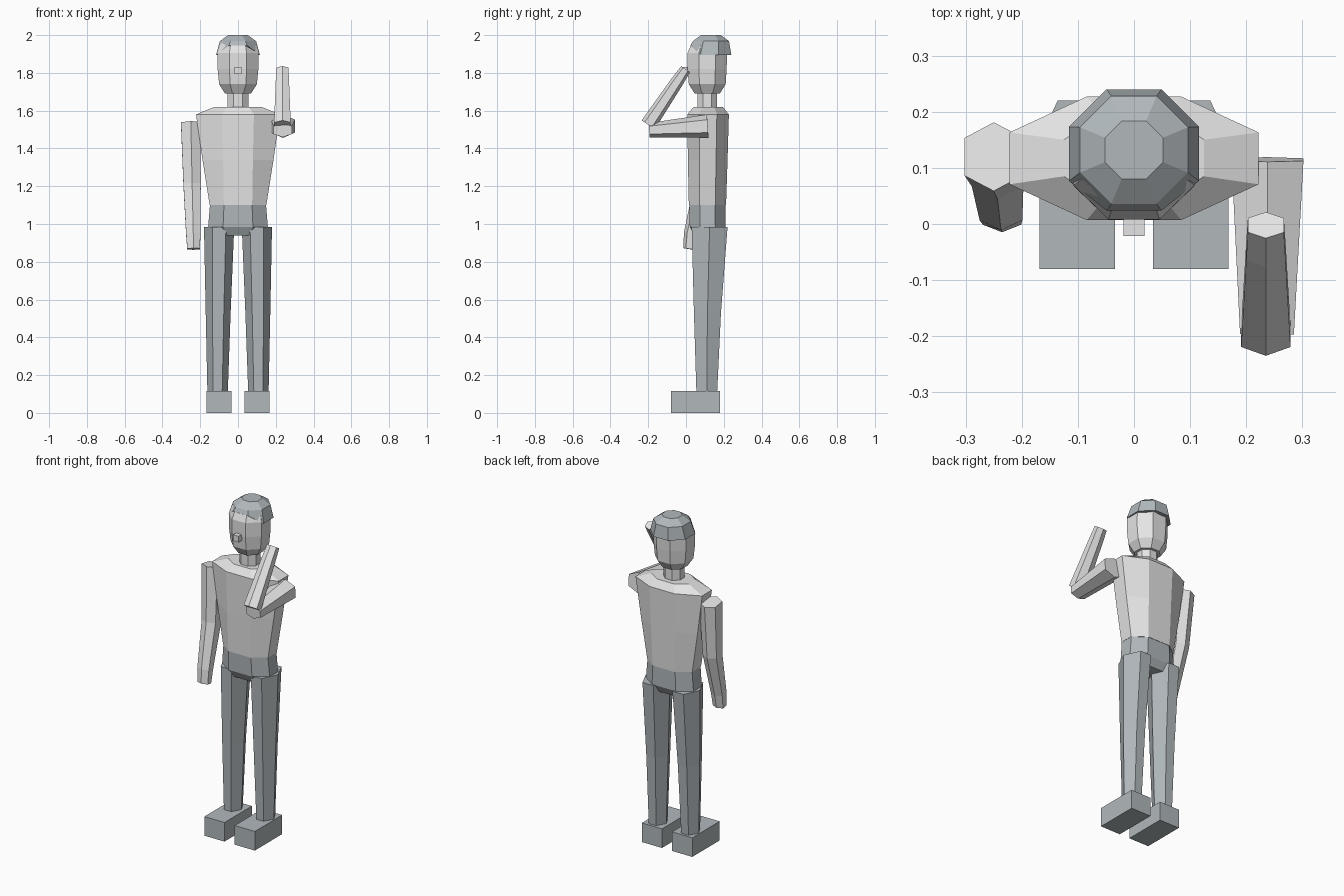
import bpy, bmesh
from mathutils import Vector

if "Cube" in bpy.data.objects:
    bpy.data.objects.remove(bpy.data.objects["Cube"])


def material(name, rgb):
    m = bpy.data.materials.new(name)
    m.diffuse_color = (*rgb, 1)
    m.use_nodes = True
    m.node_tree.nodes["Principled BSDF"].inputs["Base Color"].default_value = m.diffuse_color
    return m


PALE = material("pale grey", (0.78, 0.78, 0.78))
SLATE = material("slate grey", (0.44, 0.48, 0.50))


def loft(name, rings, mat):
    """Skin a stack of equal-sized point rings and cap both ends."""
    bm = bmesh.new()
    loops = [[bm.verts.new(p) for p in ring] for ring in rings]
    n = len(loops[0])
    for a, b in zip(loops, loops[1:]):
        for i in range(n):
            j = (i + 1) % n
            bm.faces.new((a[i], a[j], b[j], b[i]))
    bm.faces.new(loops[0][::-1])
    bm.faces.new(loops[-1])
    bmesh.ops.recalc_face_normals(bm, faces=bm.faces)
    me = bpy.data.meshes.new(name)
    bm.to_mesh(me)
    bm.free()
    me.materials.append(mat)
    ob = bpy.data.objects.new(name, me)
    bpy.context.collection.objects.link(ob)
    return ob


def octagon(z, hx, y0, y1, fx=0.42, fy=0.42, cx=0.0):
    """Level eight-sided ring; fx and fy set the flat front and side widths."""
    c, h = (y0 + y1) / 2, (y1 - y0) / 2
    unit = [(-fx, -1), (fx, -1), (1, -fy), (1, fy), (fx, 1), (-fx, 1), (-1, fy), (-1, -fy)]
    return [Vector((cx + u * hx, c + v * h, z)) for u, v in unit]


def hexagon(z, hx, y0, y1, cx):
    """Level six-sided ring with flat front and back."""
    c, h = (y0 + y1) / 2, (y1 - y0) / 2
    unit = [(-.45, -1), (.45, -1), (1, 0), (.45, 1), (-.45, 1), (-1, 0)]
    return [Vector((cx + u * hx, c + v * h, z)) for u, v in unit]


def box(name, x0, x1, y0, y1, z0, z1, mat):
    return loft(name, [[(x0, y0, z), (x1, y0, z), (x1, y1, z), (x0, y1, z)]
                       for z in (z0, z1)], mat)


def limb(name, stations, side, mat):
    """Six-sided tube: stations are (centre, half width, half depth)."""
    pts = [Vector(s[0]) for s in stations]
    axis = (pts[-1] - pts[0]).normalized()
    side = (side - axis * side.dot(axis)).normalized()
    up = axis.cross(side)
    unit = [(-1, -.55), (0, -1), (1, -.55), (1, .55), (0, 1), (-1, .55)]
    rings = [[p + side * (u * s[1]) + up * (v * s[2]) for u, v in unit]
             for p, s in zip(pts, stations)]
    return loft(name, rings, mat)


X = Vector((1, 0, 0))

# Torso and neck
loft("torso", [octagon(1.10, .150, .015, .212, .5),
               octagon(1.34, .188, .010, .220, .42),
               octagon(1.58, .222, .007, .227, .38),
               octagon(1.62, .125, .040, .195, .45)], PALE)
loft("neck", [octagon(z, .055, .06, .165) for z in (1.6, 1.71)], PALE)

# Head and nose
loft("head", [octagon(1.692, .070, .045, .180),
              octagon(1.740, .100, .015, .210),
              octagon(1.820, .108, .008, .215),
              octagon(1.905, .108, .008, .218),
              octagon(1.955, .092, .030, .205)], PALE)
box("nose", -.019, .019, -.021, .02, 1.793, 1.83, PALE)

# Cap, with its front edge lifted off the forehead
brim = octagon(1.895, .116, .010, .240)
for p in brim[:2]:
    p.z, p.y = 1.945, .024
loft("cap", [brim, octagon(1.968, .096, .036, .228),
             octagon(2.0, .052, .080, .184)], SLATE)

# Hips
loft("hips", [octagon(.94, .100, .045, .185, .6),
              octagon(.985, .158, .020, .210, .5),
              octagon(1.105, .148, .017, .210, .5)], SLATE)

# Legs and shoes
for s, tag in ((-1, "right"), (1, "left")):
    loft(tag + "_leg", [hexagon(.11, .054, .055, .165, s * .108),
                        hexagon(.53, .066, .042, .185, s * .105),
                        hexagon(.985, .080, .030, .220, s * .100)], SLATE)
    a, b = sorted((s * .034, s * .168))
    box(tag + "_shoe", a, b, -.08, .18, 0, .115, SLATE)

# Hanging arm
limb("hanging_arm", [((-.250, .120, 1.535), .052, .062),
                     ((-.243, .095, 1.21), .046, .052),
                     ((-.237, .027, .95), .038, .038),
                     ((-.235, .015, .868), .034, .030)], X, PALE)

# Saluting arm
limb("saluting_upper_arm", [((.238, .115, 1.518), .064, .062),
                            ((.237, -.195, 1.497), .048, .038)], X, PALE)
limb("saluting_forearm", [((.235, -.200, 1.525), .044, .042),
                          ((.235, -.048, 1.752), .035, .034),
                          ((.235, -.002, 1.820), .032, .028)], X, PALE)
